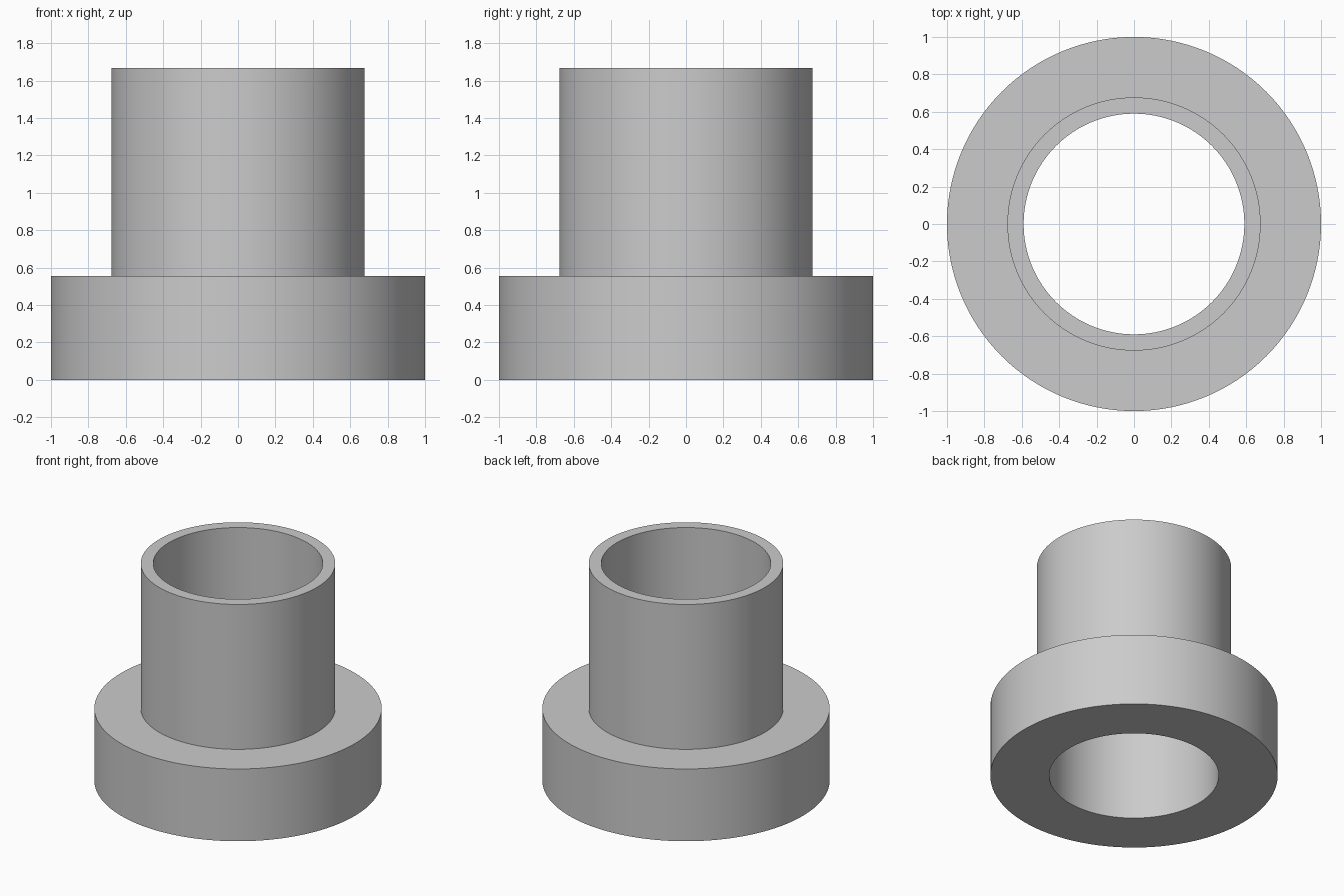
import bpy
import bmesh
import math

SEGMENTS = 128
BORE, TUBE, FLANGE = 0.59, 0.677, 1.0     # radii
STEP, TOP = 0.555, 1.668                  # heights

cube = bpy.data.objects.get("Cube")
if cube:
    bpy.data.objects.remove(cube, do_unlink=True)

# Plain grey material
grey = bpy.data.materials.new("plain grey")
grey.use_nodes = True
colour = (0.6, 0.6, 0.6, 1)
grey.diffuse_color = colour
grey.node_tree.nodes["Principled BSDF"].inputs["Base Color"].default_value = colour


def lathe(name, profile, material):
    """Turn a closed (radius, height) profile around the z axis."""
    bm = bmesh.new()
    verts = [bm.verts.new((r, 0, z)) for r, z in profile]
    edges = [bm.edges.new((a, b)) for a, b in zip(verts, verts[1:] + verts[:1])]
    bmesh.ops.spin(bm, geom=verts + edges, cent=(0, 0, 0), axis=(0, 0, 1),
                   angle=math.tau, steps=SEGMENTS)
    bmesh.ops.remove_doubles(bm, verts=bm.verts, dist=0.0001)
    bmesh.ops.recalc_face_normals(bm, faces=bm.faces)
    mesh = bpy.data.meshes.new(name)
    bm.to_mesh(mesh)
    bm.free()
    mesh.materials.append(material)
    obj = bpy.data.objects.new(name, mesh)
    bpy.context.collection.objects.link(obj)
    bpy.ops.object.select_all(action="DESELECT")
    obj.select_set(True)
    bpy.context.view_layer.objects.active = obj
    bpy.ops.object.shade_smooth_by_angle(angle=math.radians(30))
    return obj


# Flanged sleeve: wide collar, thin-walled tube and a straight through bore
lathe("flanged_bushing",
      [(BORE, 0), (FLANGE, 0), (FLANGE, STEP), (TUBE, STEP), (TUBE, TOP), (BORE, TOP)],
      grey)
